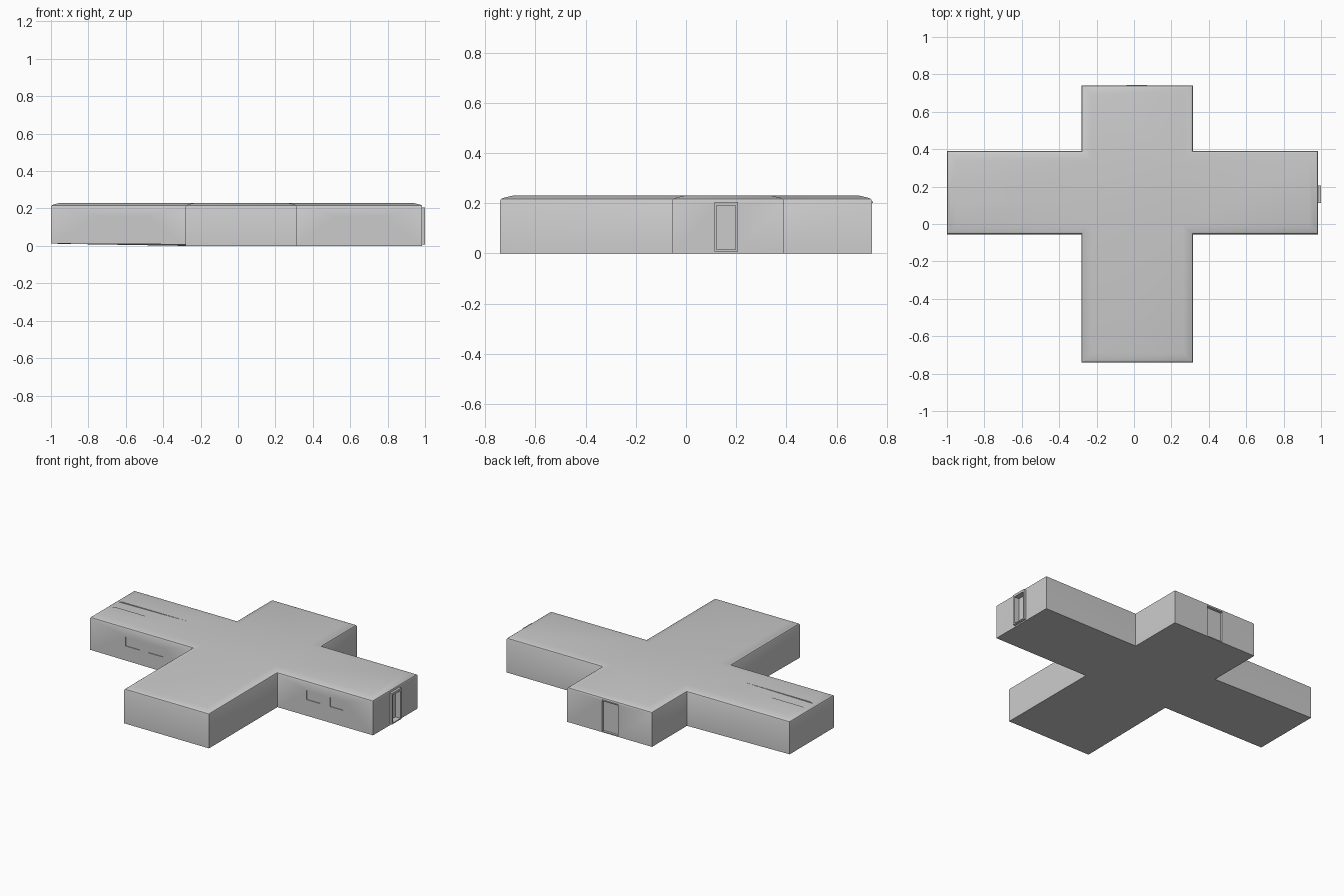
import bpy, bmesh

if "Cube" in bpy.data.objects:
    bpy.data.objects.remove(bpy.data.objects["Cube"])

X = (-1.0, -0.28, 0.315, 0.985)
Y = (-0.74, -0.055, 0.39, 0.74)


def cross(d):
    """Plus-shaped outline, inset by d."""
    a, b, c, e = X[0] + d, X[1] + d, X[2] - d, X[3] - d
    f, g, h, k = Y[0] + d, Y[1] + d, Y[2] - d, Y[3] - d
    return [(b, f), (c, f), (c, g), (e, g), (e, h), (c, h),
            (c, k), (b, k), (b, h), (a, h), (a, g), (b, g)]


CAPS = [(0, 1, 2, 11), (2, 3, 4, 5), (5, 6, 7, 8), (8, 9, 10, 11), (11, 2, 5, 8)]


def add_box(bm, x0, x1, y0, y1, z0, z1, z_end=None):
    """Box; z_end optionally changes the floor height at the x1 end."""
    ze = z0 if z_end is None else z_end
    v = [bm.verts.new(p) for p in (
        (x0, y0, z0), (x1, y0, ze), (x1, y1, ze), (x0, y1, z0),
        (x0, y0, z1), (x1, y0, z1), (x1, y1, z1), (x0, y1, z1))]
    for f in ((3, 2, 1, 0), (4, 5, 6, 7), (0, 1, 5, 4),
              (1, 2, 6, 5), (2, 3, 7, 6), (3, 0, 4, 7)):
        bm.faces.new([v[i] for i in f])


def finish(bm, name):
    me = bpy.data.meshes.new(name)
    bmesh.ops.recalc_face_normals(bm, faces=bm.faces)
    bm.to_mesh(me)
    bm.free()
    ob = bpy.data.objects.new(name, me)
    bpy.context.collection.objects.link(ob)
    return ob


def boxes(name, specs):
    bm = bmesh.new()
    for s in specs:
        add_box(bm, *s)
    return finish(bm, name)


# Building shell: stacked outlines give the softened roof edge
bm = bmesh.new()
rings = []
for d, z in ((0, 0), (0, 0.21), (0.003, 0.216), (0.012, 0.221), (0.05, 0.23)):
    rings.append([bm.verts.new((x, y, z)) for x, y in cross(d)])
for lo, hi in zip(rings, rings[1:]):
    for i in range(12):
        j = (i + 1) % 12
        bm.faces.new((lo[i], lo[j], hi[j], hi[i]))
for cap in CAPS:
    bm.faces.new([rings[-1][i] for i in cap])
    bm.faces.new([rings[0][i] for i in reversed(cap)])
# The left wing floor sits slightly higher
for i, z in ((9, 0.012), (10, 0.012), (11, 0.008)):
    rings[0][i].co.z = z
shell = finish(bm, "building_shell")

# Recesses: windows, two doorways and the shallow roof channel
WINDOWS = [(-0.75, -0.65), (-0.59, -0.485), (0.52, 0.615), (0.685, 0.775)]
cuts = [(a, b, -0.1, Y[1] + 0.004, 0.102, 0.16) for a, b in WINDOWS]
cuts.append((0.965, 1.1, 0.122, 0.198, 0.015, 0.19))
cuts.append((-0.04, 0.07, 0.725, 0.8, 0.006, 0.2))
cuts.append((-1.05, -0.45, 0.12, 0.20, 0.222, 0.3, 0.2305))
cutter = boxes("recess_cutter", cuts)
cutter.hide_render = True
mod = shell.modifiers.new("recesses", 'BOOLEAN')
mod.operation = 'DIFFERENCE'
mod.solver = 'EXACT'
mod.object = cutter
bpy.context.view_layer.objects.active = shell
shell.select_set(True)
bpy.ops.object.modifier_apply(modifier=mod.name)
bpy.data.objects.remove(cutter)
bpy.ops.object.shade_smooth_by_angle(angle=0.6)

# Right entrance: projecting frame
boxes("right_door_frame", [
    (0.975, 1.0, 0.113, 0.122, 0.008, 0.205),
    (0.975, 1.0, 0.198, 0.207, 0.008, 0.205),
    (0.975, 1.0, 0.122, 0.198, 0.190, 0.205),
    (0.975, 1.0, 0.122, 0.198, 0.008, 0.015)])

# Back entrance: thin lintel over the recessed doorway
boxes("back_door_lintel", [(-0.04, 0.07, 0.73, 0.744, 0.2, 0.206)])
